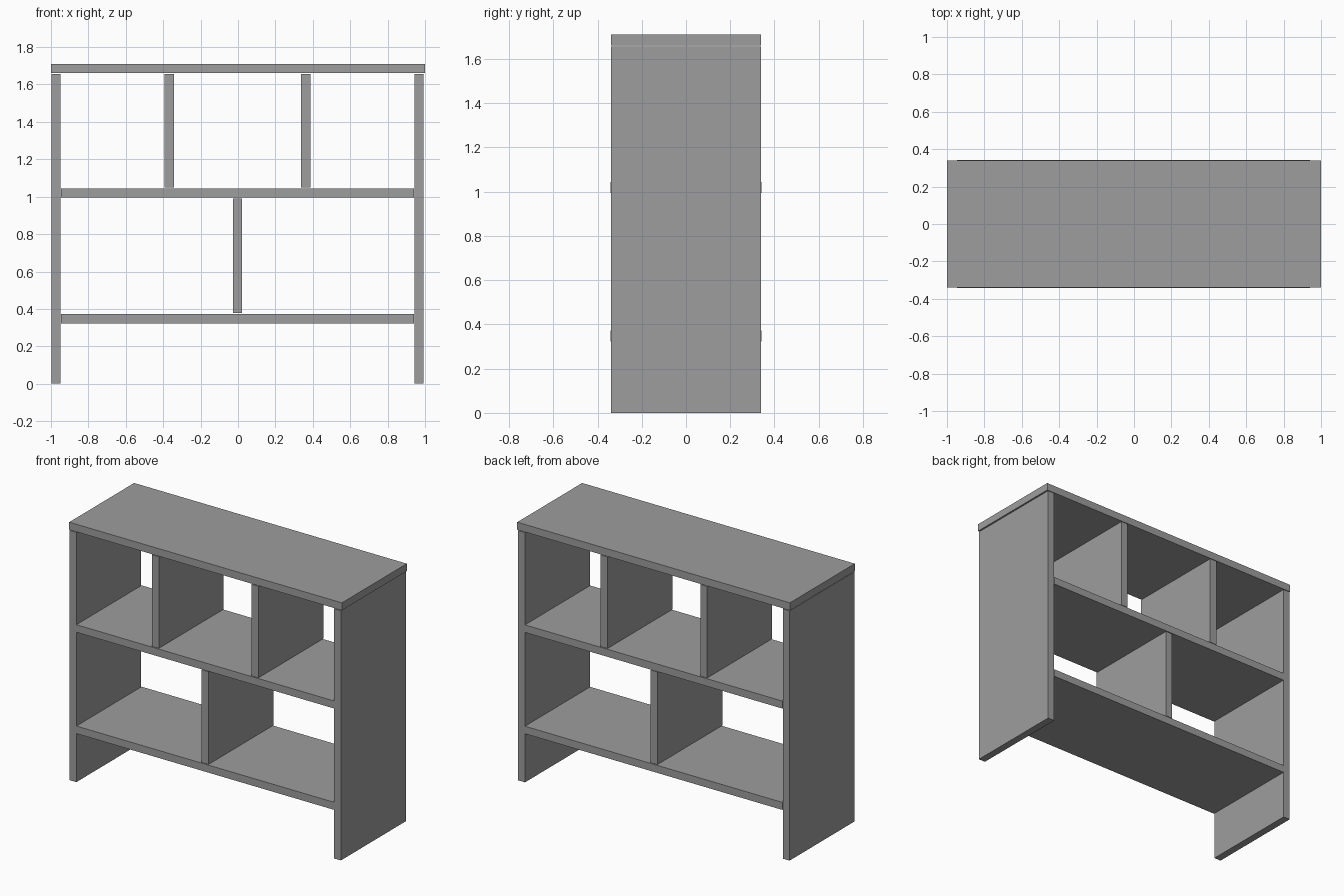
import bpy

cube = bpy.data.objects.get("Cube")
if cube:
    bpy.data.objects.remove(cube, do_unlink=True)

# Single grey board finish
grey = bpy.data.materials.new("board_grey")
grey.use_nodes = True
colour = (0.34, 0.34, 0.34, 1)
grey.diffuse_color = colour
grey.node_tree.nodes["Principled BSDF"].inputs["Base Color"].default_value = colour

DEPTH = 0.68
THICK = 0.05


def board(name, x0, x1, z0, z1, depth=DEPTH):
    """Flat board spanning the given x and z ranges, centred in depth."""
    bpy.ops.mesh.primitive_cube_add(size=1, location=((x0 + x1) / 2, 0, (z0 + z1) / 2))
    ob = bpy.context.object
    ob.name = name
    ob.data.name = name
    ob.scale = (x1 - x0, depth, z1 - z0)
    bpy.ops.object.transform_apply(location=False, rotation=False, scale=True)
    ob.data.materials.append(grey)
    return ob


def upright(name, x, z0, z1):
    return board(name, x - THICK / 2, x + THICK / 2, z0, z1)


# Outer panels and top
upright("right_side_panel", -0.973, 0, 1.656)
upright("left_side_panel", 0.968, 0, 1.656)
board("top_board", -1, 1, 1.66, 1.71)

# Shelves between the side panels, very slightly proud of them
for name, z in (("lower_shelf", 0.323), ("middle_shelf", 0.995)):
    board(name, -0.946, 0.942, z, z + THICK, DEPTH + 0.003)

# Dividers
upright("lower_divider", -0.003, 0.377, 0.991)
for name, x in (("upper_right_divider", -0.368), ("upper_left_divider", 0.363)):
    upright(name, x, 1.049, 1.656)
